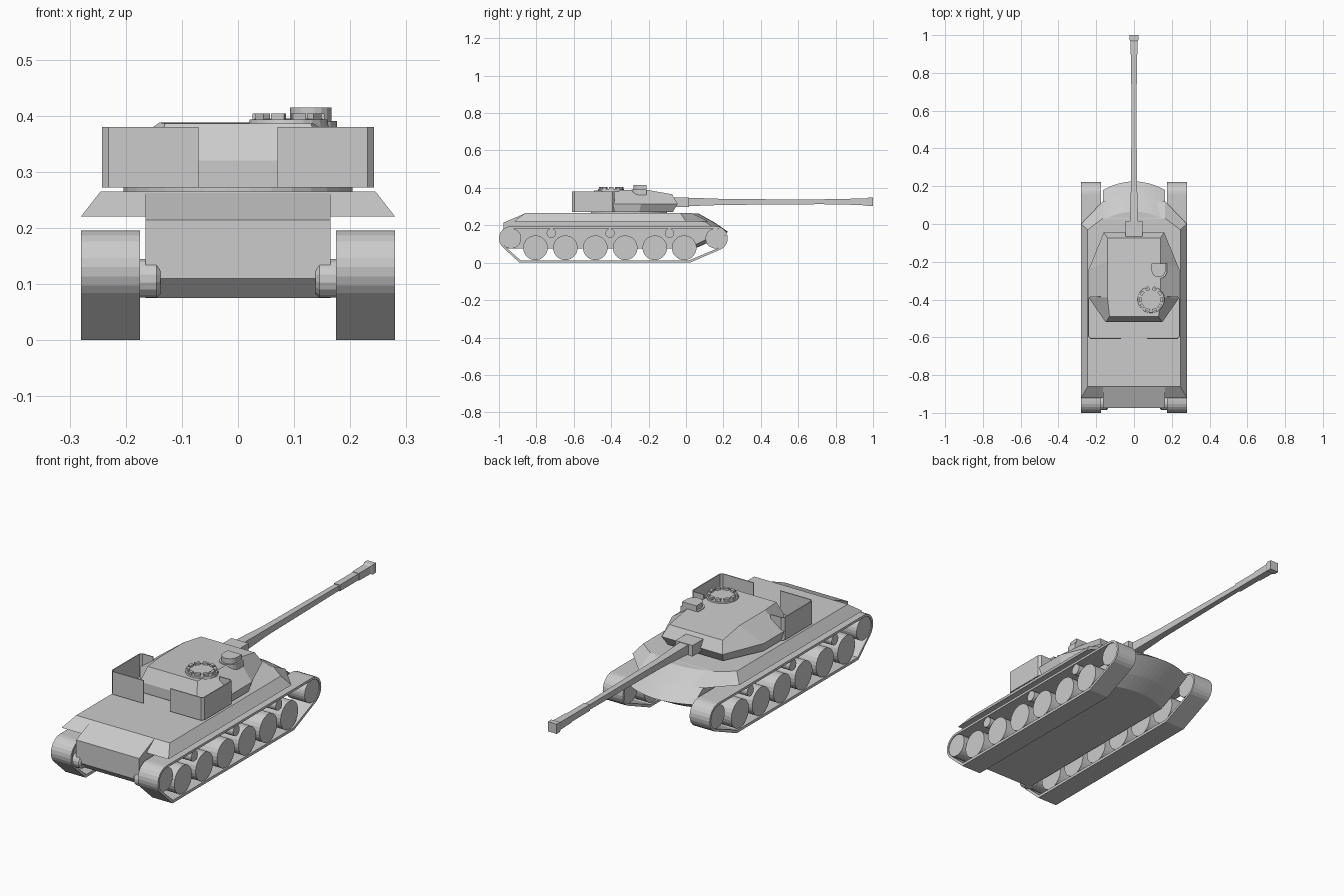
import bpy, bmesh, math
from math import sin, cos, pi, radians

if "Cube" in bpy.data.objects:
    bpy.data.objects.remove(bpy.data.objects["Cube"])


def new_object(name, bm):
    bmesh.ops.recalc_face_normals(bm, faces=bm.faces[:])
    me = bpy.data.meshes.new(name)
    bm.to_mesh(me)
    bm.free()
    ob = bpy.data.objects.new(name, me)
    bpy.context.collection.objects.link(ob)
    return ob


def loft(name, rings):
    """Skin a stack of closed loops and cap both ends."""
    bm = bmesh.new()
    vs = [[bm.verts.new(p) for p in r] for r in rings]
    n = len(rings[0])
    for a, b in zip(vs, vs[1:]):
        for i in range(n):
            j = (i + 1) % n
            bm.faces.new((a[i], a[j], b[j], b[i]))
    bm.faces.new(vs[0])
    bm.faces.new(vs[-1])
    return new_object(name, bm)


def mirrored(half):
    """Close a right-hand half outline into a symmetric loop."""
    return half + [(-x, y, z) for x, y, z in reversed(half) if x > 1e-6]


def disc(name, axis, c, rings, sides):
    """Turned part along x or z: rings are (offset, radius)."""
    out = []
    for d, r in rings:
        loop = []
        for k in range(sides):
            a = 2 * pi * (k + .5) / sides
            u, v = r * cos(a), r * sin(a)
            loop.append((d, c[0] + u, c[1] + v) if axis == 'x' else (c[0] + u, c[1] + v, d))
        out.append(loop)
    return loft(name, out)


def box(name, x0, x1, y0, y1, z0, z1):
    return loft(name, [[(x0, y0, z), (x1, y0, z), (x1, y1, z), (x0, y1, z)] for z in (z0, z1)])


# Lower hull with rounded nose
def hull_ring(z, front, rear, w=.165, bulge=.045):
    half = [(w * t / 6, front + bulge * (1 - (t / 6) ** 2), z) for t in range(7)]
    return mirrored(half + [(w, rear, z)])


loft("hull", [hull_ring(.075, 0, -.94), hull_ring(.11, .08, -.975), hull_ring(.165, .18, -.975),
              hull_ring(.214, .11, -.975), hull_ring(.264, .02, -.86)])

# Upper deck with sloped sponsons
loft("deck", [mirrored([(.165, .12, .22), (.28, 0, .22), (.28, -.92, .22)]),
              mirrored([(.165, .03, .265), (.245, -.03, .265), (.245, -.86, .265)])])


# Tracks: hollow bands around the wheels
def track_loop(r, t):
    rear = [(-.935 + r * cos(radians(a)), .13 + r * sin(radians(a))) for a in range(90, 226, 15)]
    front = [(.158 + r * cos(radians(a)), .13 + r * sin(radians(a))) for a in range(-60, 91, 15)]
    return rear + [(-.89 + t * .4, t), (.02 - t * .3, t)] + front


def track(name, x0, x1):
    bm = bmesh.new()
    loops = [[bm.verts.new((x, y, z)) for y, z in p]
             for x, p in ((x0, track_loop(.065, 0)), (x1, track_loop(.065, 0)),
                          (x1, track_loop(.054, .013)), (x0, track_loop(.054, .013)))]
    n = len(loops[0])
    for k in range(4):
        a, b = loops[k], loops[(k + 1) % 4]
        for i in range(n):
            j = (i + 1) % n
            bm.faces.new((a[i], a[j], b[j], b[i]))
    return new_object(name, bm)


for s, side in ((1, "right"), (-1, "left")):
    track(f"{side}_track", s * .175, s * .28)
    ends = [(s * .18, 1), (s * .276, 1)]

    def wheel(name, y, z, r):
        disc(f"{side}_{name}", 'x', (y, z), [(d, r) for d, _ in ends], 24)

    for i, y in enumerate((-.805, -.645, -.485, -.325, -.167, -.01)):
        wheel(f"road_wheel_{i}", y, .08, .066)
    for i, y in enumerate((-.72, -.406, -.088)):
        wheel(f"return_roller_{i}", y, .158, .025)
    wheel("sprocket", -.935, .13, .054)
    wheel("idler", .158, .13, .054)
    # Bevelled final drive between hull and sprocket
    disc(f"{side}_final_drive", 'x', (-.95, .11),
         [(s * .138, .028), (s * .145, .035), (s * .182, .035)], 16)

# Turret ring and faceted turret
disc("turret_ring", 'z', (0, -.305), [(.26, .205), (.274, .205)], 32)
loft("turret", [
    mirrored([(.145, -.07, .272), (.23, -.25, .272), (.23, -.39, .272), (.14, -.52, .272)]),
    mirrored([(.16, -.045, .315), (.24, -.24, .315), (.24, -.39, .315), (.15, -.52, .32)]),
    mirrored([(.14, -.075, .366), (.14, -.2, .388), (.14, -.39, .388), (.13, -.49, .386)])])

# Mantlet and square-section gun
box("mantlet", -.045, .045, -.1, .015, .298, .35)


def gun_ring(y, r):
    return [(-r, y, .325 - r), (r, y, .325 - r), (r, y, .325 + r), (-r, y, .325 + r)]


loft("gun_barrel", [gun_ring(y, r) for y, r in (
    (-.05, .024), (.03, .022), (.2, .016), (.74, .012), (.74, .015), (.88, .015),
    (.88, .017), (.965, .018), (.975, .023), (1.0, .023))])

# Open stowage bins wrapped around the turret rear
bm = bmesh.new()
path = [(.175, -.385), (.23, -.385), (.24, -.395), (.24, -.595), (.23, -.606), (.07, -.606)]
low, high = ([bm.verts.new((x, y, z)) for x, y in path] for z in (.272, .38))
for i in range(len(path) - 1):
    bm.faces.new((low[i], low[i + 1], high[i + 1], high[i]))
bins = new_object("stowage_bins", bm)
solid = bins.modifiers.new("thickness", 'SOLIDIFY')
solid.thickness = .005
solid.offset = 0
bins.modifiers.new("mirror", 'MIRROR')

# Commander hatch with a ring of vision blocks
hx, hy = .09, -.4
disc("hatch_base", 'z', (hx, hy), [(.38, .072), (.393, .07), (.395, .05)], 24)
for k in range(10):
    a = 2 * pi * k / 10
    ca, sa = cos(a), sin(a)
    corners = [(.05, -.012), (.064, -.012), (.064, .012), (.05, .012)]
    loft(f"vision_block_{k}", [[(hx + u * ca - v * sa, hy + u * sa + v * ca, z)
                                for u, v in corners] for z in (.388, .404)])


# D-shaped roof sight, flat towards the gun
def sight_ring(z, r):
    arc = [(.13 + r * cos(radians(a)), -.245 + r * sin(radians(a)), z) for a in range(180, 361, 20)]
    return arc + [(.13 + r, -.21, z), (.13 - r, -.21, z)]


loft("sight_base", [sight_ring(.355, .046), sight_ring(.391, .046)])
loft("sight", [sight_ring(.39, .037), sight_ring(.415, .037)])
